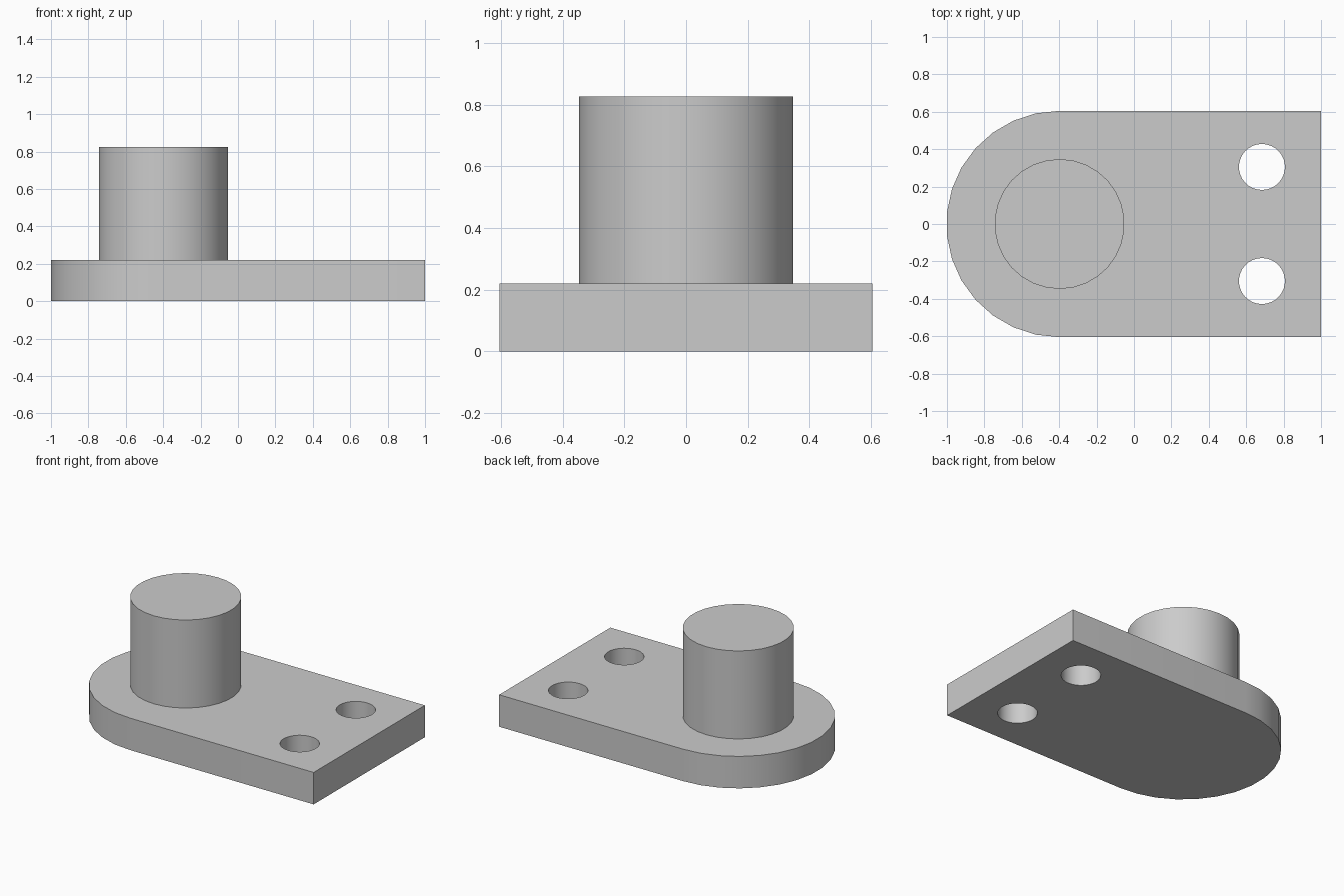
import bpy
import bmesh
from math import pi, sin, cos, radians

cube = bpy.data.objects.get("Cube")
if cube:
    bpy.data.objects.remove(cube, do_unlink=True)

# Main sizes
SEGMENTS = 30
ROUND_X = -0.398
PLATE_RADIUS = 0.605
PLATE_TOP = 0.22
POST_RADIUS = 0.347
POST_TOP = 0.826
HOLE_RADIUS = 0.123
HOLE_X, HOLE_Y = 0.684, 0.305

# Single grey material
grey = bpy.data.materials.new("light grey")
grey.use_nodes = True
grey.diffuse_color = (0.6, 0.6, 0.6, 1)
grey.node_tree.nodes["Principled BSDF"].inputs["Base Color"].default_value = grey.diffuse_color


def arc(x, y, radius, steps, sweep=2 * pi):
    """Points counter-clockwise from the +y direction."""
    count = steps if sweep == 2 * pi else steps + 1
    angles = [pi / 2 + sweep * i / steps for i in range(count)]
    return [(x + radius * cos(a), y + radius * sin(a)) for a in angles]


def extruded(name, loops, bottom, top):
    """Fill an outline, leaving any further loops as holes, and extrude it up."""
    bm = bmesh.new()
    edges = []
    for loop in loops:
        verts = [bm.verts.new((x, y, bottom)) for x, y in loop]
        edges += [bm.edges.new((a, b)) for a, b in zip(verts, verts[1:] + verts[:1])]
    bmesh.ops.triangle_fill(bm, edges=edges, use_beauty=True, use_dissolve=False)
    result = bmesh.ops.extrude_face_region(bm, geom=bm.faces[:], use_keep_orig=True)
    raised = [g for g in result["geom"] if isinstance(g, bmesh.types.BMVert)]
    bmesh.ops.translate(bm, verts=raised, vec=(0, 0, top - bottom))
    bmesh.ops.recalc_face_normals(bm, faces=bm.faces[:])
    mesh = bpy.data.meshes.new(name)
    bm.to_mesh(mesh)
    bm.free()
    mesh.materials.append(grey)
    obj = bpy.data.objects.new(name, mesh)
    bpy.context.collection.objects.link(obj)
    bpy.ops.object.select_all(action="DESELECT")
    obj.select_set(True)
    bpy.context.view_layer.objects.active = obj
    bpy.ops.object.shade_smooth_by_angle(angle=radians(30))
    return obj


# Base plate: rounded right end, square left end, two bolt holes
outline = arc(ROUND_X, 0, PLATE_RADIUS, SEGMENTS // 2, pi)
outline += [(1, -PLATE_RADIUS), (1, PLATE_RADIUS)]
holes = [arc(HOLE_X, side * HOLE_Y, HOLE_RADIUS, SEGMENTS) for side in (-1, 1)]
extruded("base_plate", [outline] + holes, 0, PLATE_TOP)

# Solid round post, concentric with the rounded end
extruded("post", [arc(ROUND_X, 0, POST_RADIUS, SEGMENTS)], PLATE_TOP, POST_TOP)
